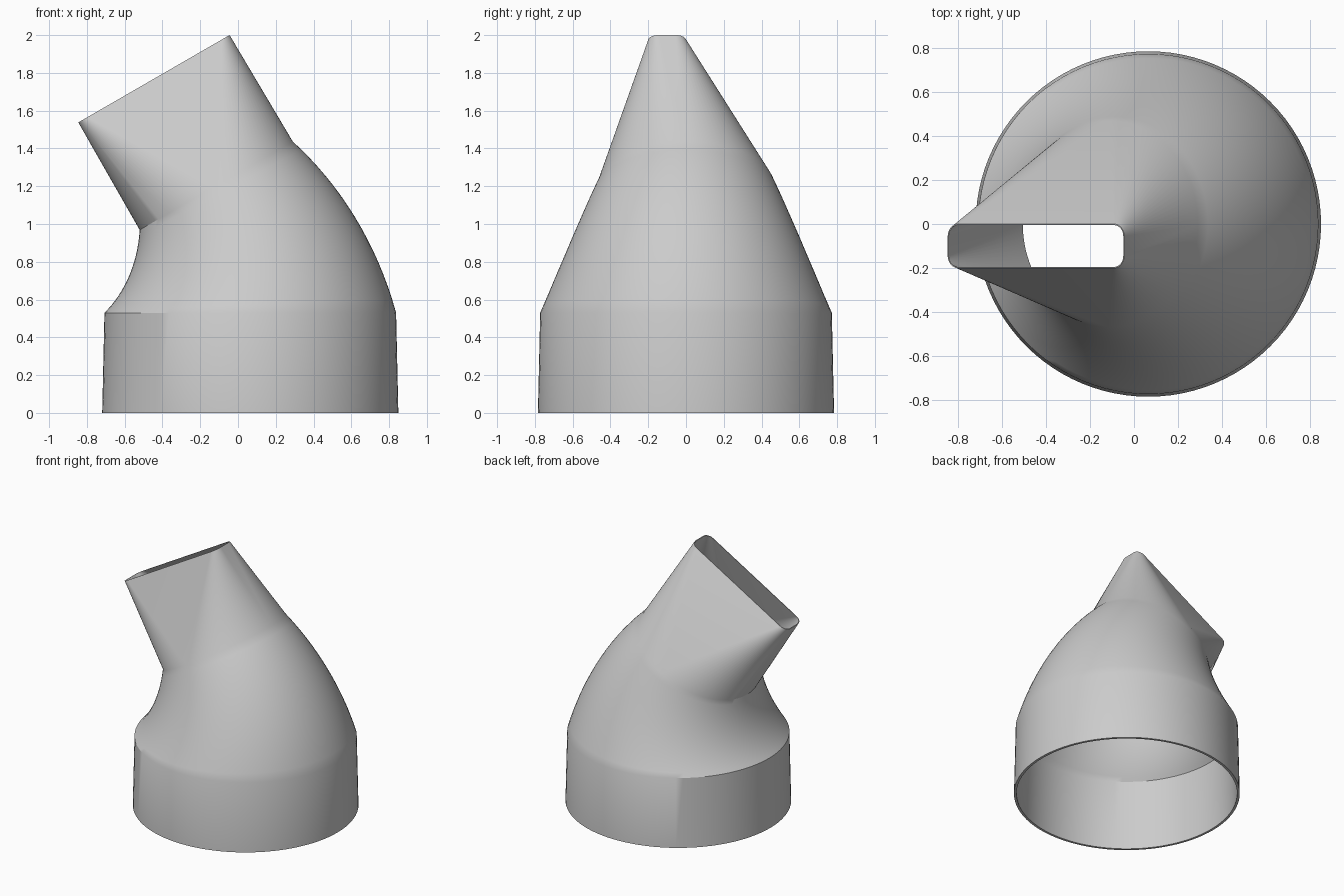
import bpy
import bmesh
from math import sin, cos, pi, radians
from mathutils import Vector

cube = bpy.data.objects.get("Cube")
if cube:
    bpy.data.objects.remove(cube, do_unlink=True)

QUARTER = 24                  # segments per quarter turn
BEND = radians(30)
BEND_STEPS = 16
PIVOT = Vector((-1.28, 0, 0.53))
BEND_RADIUS = 1.345


def ring(center, tilt, half_x, half_y, corner):
    """Rounded rectangle of four corner arcs; a circle when corner equals both halves."""
    u, v = Vector((cos(tilt), 0, sin(tilt))), Vector((0, 1, 0))
    points = []
    for q, (sx, sy) in enumerate(((1, 1), (-1, 1), (-1, -1), (1, -1))):
        for i in range(QUARTER + 1):
            a = (q + i / QUARTER) * pi / 2
            points.append(center + u * (sx * (half_x - corner) + corner * cos(a))
                          + v * (sy * (half_y - corner) + corner * sin(a)))
    return points


def circle(center, tilt, radius):
    return ring(center, tilt, radius, radius, radius)


def shell_rings(wall, lip):
    """Rings from the foot of the collar to the mouth, set in by the wall."""
    # Collar with a slight draft
    rings = [circle(Vector((0.065, 0, 0)), 0, 0.784 - wall)]
    # Tapered elbow swept about the pivot
    for i in range(BEND_STEPS + 1):
        f = i / BEND_STEPS
        a = BEND * f
        center = PIVOT + BEND_RADIUS * Vector((cos(a), 0, sin(a)))
        rings.append(circle(center, a, 0.772 + (0.468 - 0.772) * f - wall))
    # Flat slot mouth, offset to the front
    rings.append(ring(Vector((-0.445, -0.1, 1.769)), BEND,
                      0.4625 - lip, 0.1 - lip, 0.055 - lip))
    return rings


# Outer skin up, inner skin back down, closed at the foot
bm = bmesh.new()
loops = shell_rings(0, 0) + shell_rings(0.018, 0.005)[::-1]
loops = [[bm.verts.new(p) for p in loop] for loop in loops]
for k, low in enumerate(loops):
    high = loops[(k + 1) % len(loops)]
    for i in range(len(low)):
        j = (i + 1) % len(low)
        bm.faces.new((low[i], low[j], high[j], high[i]))
bmesh.ops.remove_doubles(bm, verts=bm.verts, dist=0.0001)
bmesh.ops.recalc_face_normals(bm, faces=bm.faces)

mesh = bpy.data.meshes.new("hose_adapter")
bm.to_mesh(mesh)
bm.free()
adapter = bpy.data.objects.new("hose_adapter", mesh)
bpy.context.collection.objects.link(adapter)

# Plain grey plastic
grey = bpy.data.materials.new("light_grey")
grey.use_nodes = True
color = (0.6, 0.6, 0.6, 1)
grey.diffuse_color = color
grey.node_tree.nodes["Principled BSDF"].inputs["Base Color"].default_value = color
mesh.materials.append(grey)

bpy.context.view_layer.objects.active = adapter
adapter.select_set(True)
bpy.ops.object.shade_smooth_by_angle(angle=radians(30))
